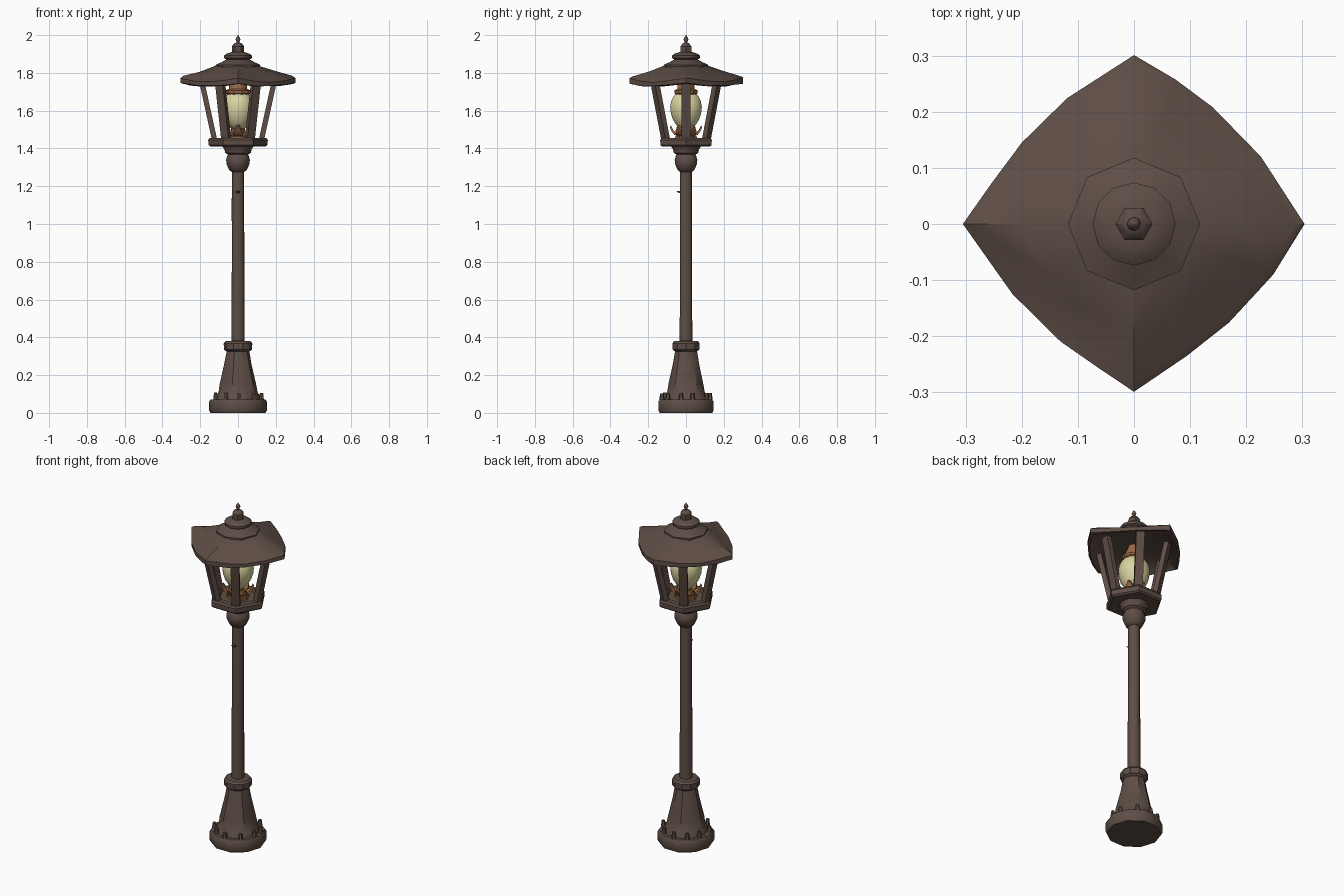
import bpy, bmesh, math, random
from mathutils import Vector, Matrix

if "Cube" in bpy.data.objects:
    bpy.data.objects.remove(bpy.data.objects["Cube"])

random.seed(4)


def material(name, rgb):
    m = bpy.data.materials.new(name)
    m.diffuse_color = (*rgb, 1)
    m.use_nodes = True
    m.node_tree.nodes["Principled BSDF"].inputs["Base Color"].default_value = m.diffuse_color
    return m


IRON = material("dark iron brown", (0.112, 0.076, 0.061))
COPPER = material("copper", (0.32, 0.14, 0.06))
GLASS = material("pale yellow glass", (0.70, 0.66, 0.36))


def finish(name, bm, mat, angle=35):
    bmesh.ops.recalc_face_normals(bm, faces=bm.faces)
    me = bpy.data.meshes.new(name)
    bm.to_mesh(me)
    bm.free()
    me.materials.append(mat)
    ob = bpy.data.objects.new(name, me)
    bpy.context.collection.objects.link(ob)
    bpy.ops.object.select_all(action='DESELECT')
    ob.select_set(True)
    bpy.context.view_layer.objects.active = ob
    bpy.ops.object.shade_smooth_by_angle(angle=math.radians(angle))
    return ob


def loft(name, rings, mat, angle=35):
    """Skin a stack of equal-length point rings and cap both ends."""
    bm = bmesh.new()
    rows = [[bm.verts.new(p) for p in ring] for ring in rings]
    n = len(rows[0])
    for a, b in zip(rows, rows[1:]):
        for i in range(n):
            j = (i + 1) % n
            bm.faces.new((a[i], a[j], b[j], b[i]))
    bm.faces.new(rows[0][::-1])
    bm.faces.new(rows[-1])
    return finish(name, bm, mat, angle)


def lathe(name, profile, sides, mat, angle=35, wobble=0.0):
    rings = []
    for r, z in profile:
        ring = []
        for i in range(sides):
            t = math.tau * i / sides
            k = r * (1 + random.uniform(-wobble, wobble))
            ring.append((k * math.cos(t), k * math.sin(t), z))
        rings.append(ring)
    return loft(name, rings, mat, angle)


def bar(name, start, end, width, depth, turn, mat):
    """Rectangular strut, its wide side tangent to the post."""
    out = Vector((math.cos(turn), math.sin(turn), 0)) * depth / 2
    side = Vector((-math.sin(turn), math.cos(turn), 0)) * width / 2
    rings = [[Vector(p) + out * a + side * b for a, b in ((1, 1), (-1, 1), (-1, -1), (1, -1))]
             for p in (start, end)]
    return loft(name, rings, mat)


# Foot: ten-sided plinth, flared cone and collar
lathe("plinth", [(0.146, 0), (0.153, 0.012), (0.153, 0.06), (0.145, 0.072)], 10, IRON)
lathe("flared_foot", [(0.123, 0.07), (0.119, 0.085), (0.104, 0.11), (0.097, 0.15),
                      (0.072, 0.26), (0.058, 0.34)], 10, IRON, wobble=0.015)
lathe("foot_collar", [(0.06, 0.325), (0.074, 0.335), (0.076, 0.368), (0.066, 0.38), (0.034, 0.382)],
      10, IRON)

# Worn bolts around the foot
for i in range(10):
    t = math.tau * (i + 0.5) / 10 + random.uniform(-0.12, 0.12)
    bm = bmesh.new()
    bmesh.ops.create_cone(bm, cap_ends=True, segments=6, radius1=0.014, radius2=0.009,
                          depth=random.uniform(0.03, 0.045))
    bmesh.ops.transform(bm, verts=bm.verts, matrix=Matrix.Translation(
        (0.128 * math.cos(t), 0.128 * math.sin(t), 0.086)))
    finish(f"foot_bolt_{i}", bm, IRON)

# Pole with a small stub
lathe("pole", [(0.035, 0.37), (0.034, 0.6), (0.033, 0.85), (0.033, 1.1), (0.032, 1.3)],
      10, IRON, 45, 0.02)
bar("pole_stub", (0, -0.03, 1.165), (0, -0.042, 1.175), 0.02, 0.02, -math.pi / 2, IRON)

# Knob and flange under the lantern
lathe("pole_knob", [(0.032, 1.275), (0.046, 1.285), (0.060, 1.315), (0.063, 1.34),
                    (0.056, 1.362), (0.048, 1.375)], 10, IRON, 50)
lathe("lantern_flange", [(0.05, 1.365), (0.068, 1.377), (0.072, 1.395), (0.085, 1.415)], 10, IRON)

# Hexagonal tray with a raised rim
lathe("lantern_tray", [(0.146, 1.41), (0.156, 1.418), (0.158, 1.445), (0.150, 1.456),
                       (0.112, 1.456), (0.108, 1.445)], 6, IRON, 25)

# Six leaning lantern struts
for i in range(6):
    t = math.tau * i / 6
    c, s = math.cos(t), math.sin(t)
    bar(f"lantern_strut_{i}", (0.124 * c, 0.124 * s, 1.445), (0.193 * c, 0.193 * s, 1.76),
        0.046, 0.028, t, IRON)

# Copper lamp holder with a ring of curled petals
lathe("lamp_cup", [(0.060, 1.44), (0.060, 1.462), (0.036, 1.472), (0.036, 1.51), (0.046, 1.53)],
      10, COPPER)
for i in range(6):
    t = math.tau * (i + 0.5) / 6
    c, s = math.cos(t), math.sin(t)
    side = Vector((-s, c, 0))
    rings = []
    for r, z, w in ((0.035, 1.462, 0.020), (0.062, 1.472, 0.025), (0.076, 1.490, 0.020),
                    (0.086, 1.512, 0.006)):
        p = Vector((r * c, r * s, z))
        lift = Vector((-0.006 * c, -0.006 * s, 0.012))
        rings.append([p - side * w, p + side * w, p + side * w + lift, p - side * w + lift])
    loft(f"lamp_petal_{i}", rings, COPPER)
lathe("lamp_cap", [(0.052, 1.682), (0.064, 1.692), (0.066, 1.706), (0.048, 1.716),
                   (0.046, 1.735), (0.03, 1.775)], 10, COPPER)

# Glass globe
lathe("glass_globe", [(0.036, 1.505), (0.055, 1.528), (0.072, 1.555), (0.083, 1.59), (0.086, 1.62),
                      (0.081, 1.65), (0.068, 1.676), (0.048, 1.695)], 14, GLASS, 60)

# Roof: four raised corners on the axes, drooping eaves between them
roof_turns = [0, 28, 56, 74, 90, 118, 144, 164, 180, 210, 238, 256, 270, 292, 314, 340]
roof_reach = [.304, .256, .251, .268, .301, .254, .247, .264,
              .305, .250, .247, .264, .299, .253, .244, .264]


def roof_ring(scale, inner, z_mid, z_corner):
    """Blend between the eave outline (scale 1) and a round ring (scale 0)."""
    ring = []
    for deg, reach in zip(roof_turns, roof_reach):
        t = math.radians(deg)
        r = inner + (reach - inner) * scale
        k = max(0, min(1, (reach - 0.246) / 0.055))
        z = z_mid + (z_corner - z_mid) * k + random.uniform(-0.003, 0.003)
        ring.append((r * math.cos(t), r * math.sin(t), z))
    return ring


loft("roof", [
    roof_ring(0, 0.10, 1.775, 1.775),
    roof_ring(0.72, 0.10, 1.755, 1.762),
    roof_ring(0.93, 0.10, 1.728, 1.742),
    roof_ring(1, 0.10, 1.731, 1.745),
    roof_ring(1, 0.10, 1.752, 1.775),
    roof_ring(0.92, 0.10, 1.760, 1.782),
    roof_ring(0.5, 0.10, 1.788, 1.808),
    roof_ring(0, 0.115, 1.832, 1.838)], IRON, 40)

# Stepped crown, cap and finial
lathe("roof_crown", [(0.117, 1.825), (0.118, 1.842), (0.085, 1.858), (0.055, 1.875)], 8, IRON, 30)
lathe("crown_disc", [(0.058, 1.868), (0.073, 1.878), (0.074, 1.892), (0.060, 1.902),
                     (0.036, 1.91)], 12, IRON)
lathe("crown_cap", [(0.030, 1.90), (0.033, 1.912), (0.033, 1.94), (0.020, 1.956), (0.009, 1.96)],
      6, IRON)
lathe("finial", [(0.007, 1.955), (0.007, 1.966), (0.013, 1.976), (0.011, 1.984), (0.001, 2.0)],
      8, IRON, 60)
